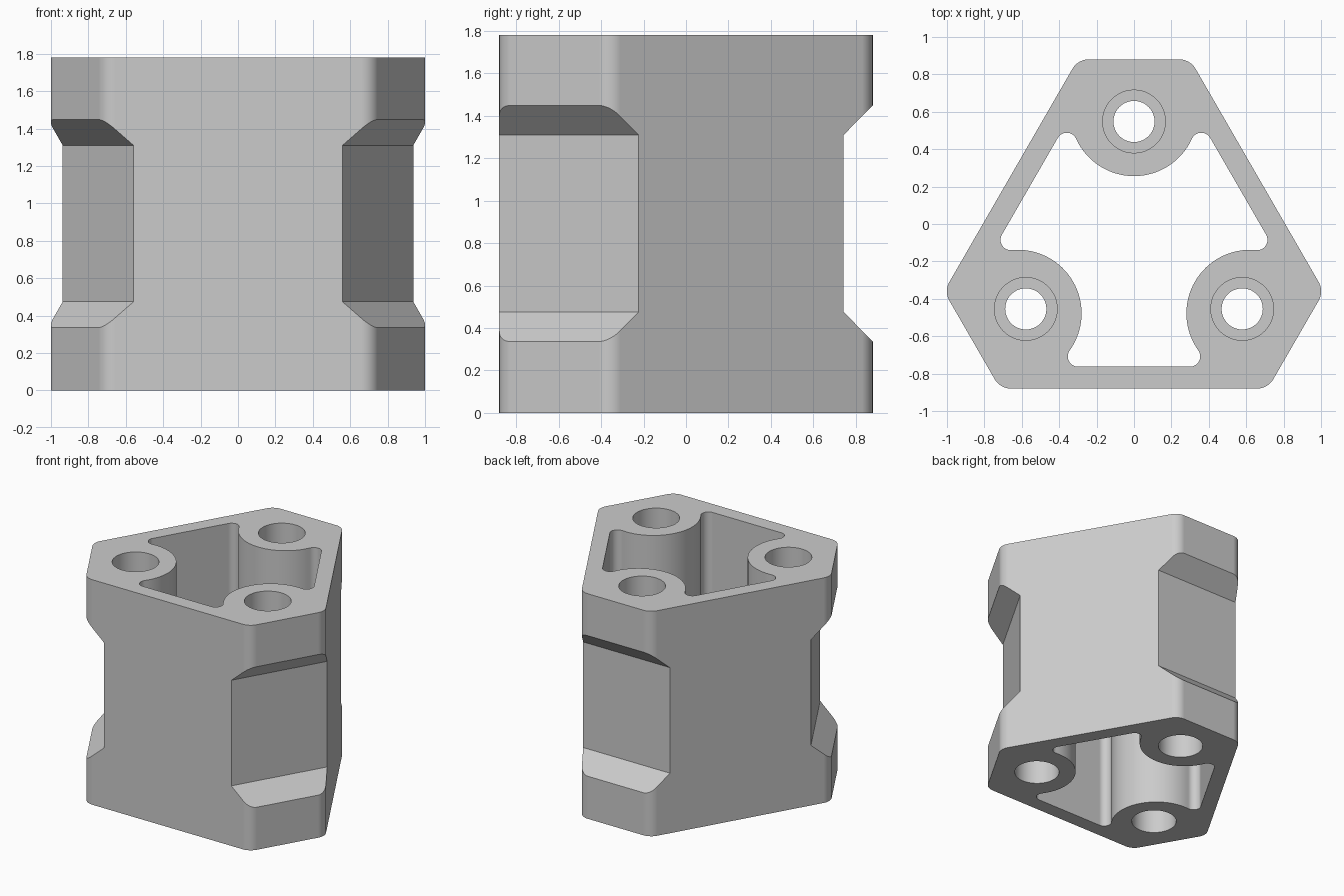
import bpy, bmesh
from math import pi, radians, cos, sin, atan2, sqrt
from mathutils import Vector, Matrix

if "Cube" in bpy.data.objects:
    bpy.data.objects.remove(bpy.data.objects["Cube"], do_unlink=True)

HEIGHT = 1.78
CENTRE = Matrix.Translation((0, -0.12, 0))
SHORT, LONG = 1.0, 0.76            # distance of the outer sides from the axis
CORNER = 0.1                       # outer corner radius
WALL, LOBE = 0.643, 0.055          # pocket wall distance, pocket fillet radius
BOSS, BOSS_R = 0.716, 0.34         # boss distance and radius
HOLE = 0.668                       # screw hole distance
BORE = 0.4                         # depth of the wide end of each hole


def arc(c, r, a0, a1, n):
    return [Vector((c[0] + r * cos(a0 + (a1 - a0) * i / n),
                    c[1] + r * sin(a0 + (a1 - a0) * i / n), 0)) for i in range(n + 1)]


def prism(name, points, sweep, matrix=Matrix()):
    """Closed solid: a flat outline swept along a vector."""
    bm = bmesh.new()
    face = bm.faces.new([bm.verts.new(p) for p in points])
    new = bmesh.ops.extrude_face_region(bm, geom=[face])["geom"]
    verts = [g for g in new if isinstance(g, bmesh.types.BMVert)]
    bmesh.ops.translate(bm, verts=verts, vec=sweep)
    bm.transform(CENTRE @ matrix)
    bm.normal_update()
    bmesh.ops.recalc_face_normals(bm, faces=bm.faces)
    if bm.calc_volume(signed=True) < 0:
        bmesh.ops.reverse_faces(bm, faces=bm.faces)
    mesh = bpy.data.meshes.new(name)
    bm.to_mesh(mesh)
    bm.free()
    obj = bpy.data.objects.new(name, mesh)
    bpy.context.collection.objects.link(obj)
    return obj


def spin(k):
    return Matrix.Rotation(k * 2 * pi / 3, 4, "Z")


# Outer body: six sides of alternating distance with rounded corners
outline = []
for i in range(6):
    a = radians(90 + 60 * i)
    d0, d1 = (SHORT, LONG) if i % 2 == 0 else (LONG, SHORT)
    p, q = d0 - CORNER, d1 - CORNER
    t = (q - p * cos(pi / 3)) / sin(pi / 3)
    c = (p * cos(a) - t * sin(a), p * sin(a) + t * cos(a))
    outline += arc(c, CORNER, a, a + pi / 3, 10)
body = prism("bracket_body", outline, (0, 0, HEIGHT))

# Central pocket: three walls, each corner filled by a round boss
n = WALL - LOBE
t = BOSS * cos(pi / 6) - sqrt((BOSS_R + LOBE) ** 2 - (n - BOSS / 2) ** 2)
fx, fy = n * cos(pi / 6) - t / 2, n / 2 + t * cos(pi / 6)
to_boss = atan2(BOSS - fy, -fx)
third = arc((fx, fy), LOBE, pi / 6, to_boss, 12)
third += arc((0, BOSS), BOSS_R, to_boss - pi, -to_boss, 32)[1:-1]
third += arc((-fx, fy), LOBE, pi - to_boss, 5 * pi / 6, 12)
pocket = [spin(k) @ p for k in range(3) for p in third]
up = Matrix.Translation((0, 0, -0.1))
cutters = [prism("pocket_cutter", pocket, (0, 0, HEIGHT + 0.2), up)]

# Notches with sloped ends, and stepped screw holes
notch = [Vector((-0.6, y, z)) for y, z in
         ((0.863, 0.475), (0.863, 1.31), (1.063, 1.512), (1.063, 0.273))]
for k in range(3):
    cutters.append(prism("notch_cutter", notch, (1.2, 0, 0), spin(k)))
    for r, z, h in ((0.11, -0.1, HEIGHT + 0.2), (0.168, -0.1, BORE + 0.1),
                    (0.168, HEIGHT - BORE, BORE + 0.1)):
        circle = arc((0, HOLE), r, 0, 2 * pi, 48)[:-1]
        lift = Matrix.Translation((0, 0, z))
        cutters.append(prism("hole_cutter", circle, (0, 0, h), spin(k) @ lift))

# Cut everything out of the body, then drop the cutters
bpy.ops.object.select_all(action="DESELECT")
bpy.context.view_layer.objects.active = body
body.select_set(True)
for cutter in cutters:
    cutter.hide_render = True
    mod = body.modifiers.new("cut", "BOOLEAN")
    mod.operation, mod.solver, mod.object = "DIFFERENCE", "EXACT", cutter
    bpy.ops.object.modifier_apply(modifier=mod.name)
    bpy.data.objects.remove(cutter, do_unlink=True)

# Plain grey finish, smooth on the rounded parts
grey = bpy.data.materials.new("plain_grey")
grey.use_nodes = True
colour = (0.6, 0.6, 0.6, 1)
grey.diffuse_color = colour
grey.node_tree.nodes["Principled BSDF"].inputs["Base Color"].default_value = colour
body.data.materials.clear()
body.data.materials.append(grey)
bpy.ops.object.shade_smooth_by_angle(angle=radians(25))
weighted = body.modifiers.new("flat_sides", "WEIGHTED_NORMAL")
weighted.keep_sharp = True
